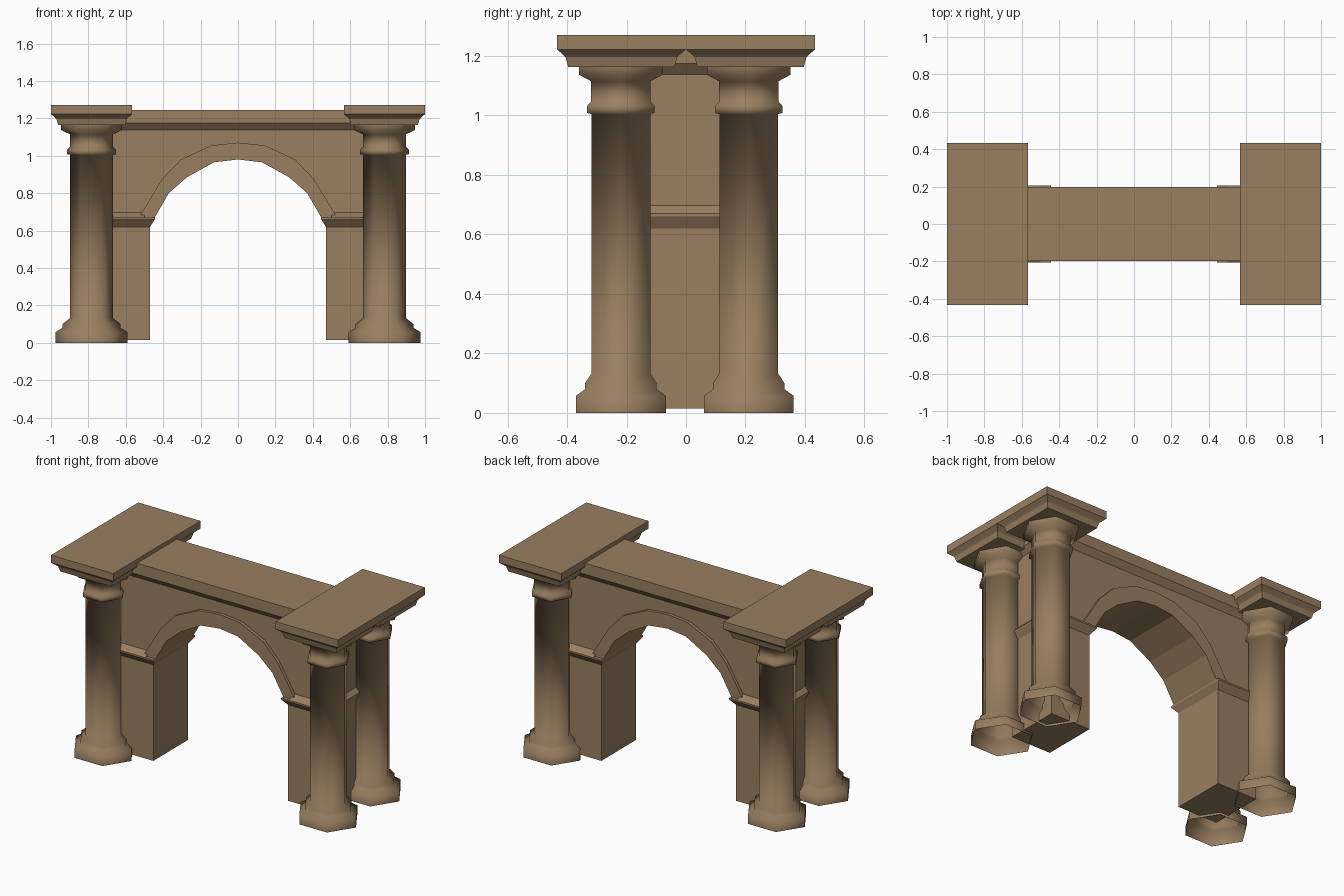
import bpy, bmesh, math

if "Cube" in bpy.data.objects:
    bpy.data.objects.remove(bpy.data.objects["Cube"])

stone = bpy.data.materials.new("tan_stone")
stone.diffuse_color = (0.32, 0.212, 0.118, 1)
stone.use_nodes = True
stone.node_tree.nodes["Principled BSDF"].inputs["Base Color"].default_value = stone.diffuse_color


def finish(name, bm, smooth=False, recalc=True):
    if recalc:
        bmesh.ops.recalc_face_normals(bm, faces=bm.faces)
    me = bpy.data.meshes.new(name)
    bm.to_mesh(me)
    bm.free()
    me.materials.append(stone)
    for p in me.polygons:
        p.use_smooth = smooth
    ob = bpy.data.objects.new(name, me)
    bpy.context.collection.objects.link(ob)
    return ob


def loft(name, loops, caps=True, smooth=False):
    """Skin a stack of closed point loops."""
    bm = bmesh.new()
    rings = [[bm.verts.new(p) for p in lp] for lp in loops]
    n = len(rings[0])
    for a, b in zip(rings, rings[1:]):
        for i in range(n):
            j = (i + 1) % n
            bm.faces.new((a[i], a[j], b[j], b[i]))
    if caps:
        bm.faces.new(rings[0][::-1])
        bm.faces.new(rings[-1])
    return finish(name, bm, smooth, recalc=caps)


def rect(x0, x1, y0, y1, z):
    return [(x0, y0, z), (x1, y0, z), (x1, y1, z), (x0, y1, z)]


def strip_block(name, lower, upper, d):
    """Solid between two matching polylines in xz, from y=-d to y=d."""
    bm = bmesh.new()
    rows = [[bm.verts.new((x, y, z)) for x, z in line]
            for line, y in ((lower, -d), (upper, -d), (upper, d), (lower, d))]
    n = len(lower)
    for k in range(4):
        a, b = rows[k], rows[(k + 1) % 4]
        for i in range(n - 1):
            bm.faces.new((a[i], a[i + 1], b[i + 1], b[i]))
    for i in (0, n - 1):
        bm.faces.new([r[i] for r in rows])
    return finish(name, bm)


# hexagonal columns: (z, x radius, half depth), open at both ends
column_profile = [
    (0, .193, .151), (.057, .193, .151), (.08, .155, .12), (.1, .155, .12),
    (.132, .115, .099), (1.005, .115, .099), (1.008, .13, .113),
    (1.032, .13, .113), (1.047, .116, .1), (1.115, .116, .1),
    (1.137, .163, .141), (1.17, .163, .141)]
# stepped cap blocks: (z, inset)
cap_profile = [(1.163, .038), (1.196, .029), (1.205, .02), (1.222, 0), (1.27, 0)]

for sx, side in ((-1, "left"), (1, "right")):
    for sy, end in ((-1, "front"), (1, "back")):
        cx, cy = .783 * sx, .215 * sy - .004
        loops = [[(cx + rx * math.cos(math.radians(60 * i)),
                   cy + ry / .866 * math.sin(math.radians(60 * i)), z)
                  for i in range(6)] for z, rx, ry in column_profile]
        loft(f"{side}_{end}_column", loops, caps=False, smooth=True)
        x, y, h = .7825 * sx, .217 * sy, .217
        loft(f"{side}_{end}_cap", [
            rect(x - h + i, x + h - i, y - h + i, y + h - i, z)
            for z, i in cap_profile])

    # pier with its flared impost moulding
    def pier_ring(z, o, d):
        a, b = sorted((sx * (.47 - o), sx * (.745 + o)))
        return rect(a, b, -d, d, z)
    loft(f"{side}_pier", [pier_ring(.015, 0, .172), pier_ring(.62, 0, .172)])
    loft(f"{side}_impost", [pier_ring(.62, 0, .172), pier_ring(.66, .025, .207),
                            pier_ring(.67, .025, .207)])
    # sloped shelf from impost up to the wall, beside the arch ring
    i0, o0, o1 = .5 * sx, .77 * sx, .745 * sx
    a, b = sorted((i0, o0))
    c, d = sorted((i0, o1))
    loft(f"{side}_impost_slope", [rect(a, b, -.207, .207, .67),
                                  rect(c, d, -.167, .167, .697)])

# arch curves, right half mirrored to the left
inner = [(.445, .67), (.37, .80), (.273, .885), (.128, .965), (0, .98)]
outer = [(.53, .67), (.406, .875), (.305, .98), (.144, 1.055), (0, 1.07)]


def mirror(pts):
    return [(-x, z) for x, z in pts] + pts[-2::-1]


arch_in, arch_out = mirror(inner), mirror(outer)
strip_block("arch_ring", arch_in, arch_out, .186)

# wall above the arch
lower = [(-.745, .67)] + arch_out + [(.745, .67)]
strip_block("arch_wall", lower, [(x, 1.15) for x, z in lower], .167)

# top moulding of the wall
loft("wall_cornice", [rect(-.745 - o, .745 + o, -d, d, z) for z, o, d in
                      ((1.138, 0, .167), (1.175, .03, .198), (1.245, .03, .198))])
